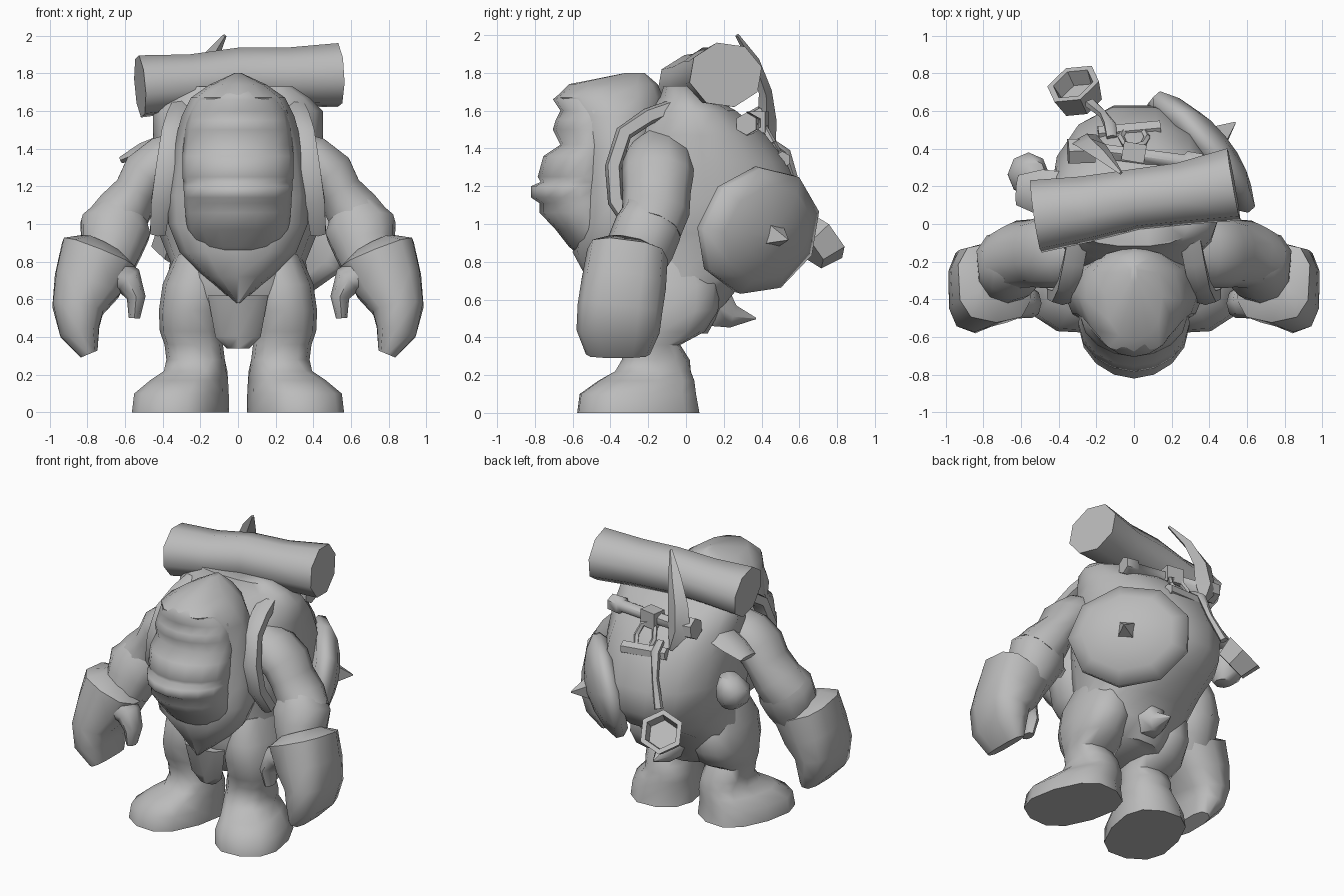
import bpy, bmesh, math
from mathutils import Vector

grey = bpy.data.materials.new("clay grey")
grey.diffuse_color = (0.5, 0.5, 0.5, 1)


def skin(name, rings, mirror=False, angle=55):
    """Bridge equal rings of points into a closed surface."""
    bm = bmesh.new()
    vr = [[bm.verts.new(p) for p in r] for r in rings]
    n = len(vr[0])
    for a, b in zip(vr, vr[1:]):
        for i in range(n):
            j = (i + 1) % n
            bm.faces.new((a[i], a[j], b[j], b[i]))
    bm.faces.new(vr[0][::-1])
    bm.faces.new(vr[-1])
    bmesh.ops.recalc_face_normals(bm, faces=bm.faces)
    me = bpy.data.meshes.new(name)
    bm.to_mesh(me)
    bm.free()
    me.materials.append(grey)
    ob = bpy.data.objects.new(name, me)
    bpy.context.collection.objects.link(ob)
    if mirror:
        ob.modifiers.new("mirror", 'MIRROR').use_mirror_merge = False
    bpy.ops.object.select_all(action='DESELECT')
    ob.select_set(True)
    bpy.context.view_layer.objects.active = ob
    bpy.ops.object.shade_smooth_by_angle(angle=math.radians(angle))
    return ob


def oval(n, a, b, e, off):
    for i in range(n):
        t = 2 * math.pi * (i + off) / n
        c, s = math.cos(t), math.sin(t)
        yield (a * math.copysign(abs(c) ** e, c), b * math.copysign(abs(s) ** e, s))


def stack(name, rows, n=12, e=1, off=0, mirror=False, angle=55):
    """Horizontal ovals: z, centre x, front y, back y, half width, turn in degrees."""
    rings = []
    for z, cx, y0, y1, rx, turn in rows:
        r, cy = math.radians(turn), (y0 + y1) / 2
        rings.append([(cx + u * math.cos(r) - v * math.sin(r),
                       cy + u * math.sin(r) + v * math.cos(r), z)
                      for u, v in oval(n, rx, (y1 - y0) / 2, e, off)])
    return skin(name, rings, mirror, angle)


def tube(name, pts, n=8, ref=(0, 1, 0), axis=None, e=1, off=0, mirror=False, angle=55):
    """Ovals along a path: x, y, z, half size along ref, half size across."""
    ps = [Vector(p[:3]) for p in pts]
    rings = []
    for i, p in enumerate(pts):
        t = Vector(axis) if axis else ps[min(i + 1, len(ps) - 1)] - ps[max(i - 1, 0)]
        t.normalize()
        u = Vector(ref)
        u = (u - t * u.dot(t)).normalized()
        v = t.cross(u)
        rings.append([ps[i] + u * a + v * b for a, b in oval(n, p[3], p[4], e, off)])
    return skin(name, rings, mirror, angle)


# torso with rounded pack
stack("torso_pack", [
    (0.42, 0, -0.30, 0.12, 0.22, 0), (0.55, 0, -0.38, 0.19, 0.36, 0),
    (0.68, 0, -0.42, 0.30, 0.38, 0), (0.80, 0, -0.43, 0.52, 0.36, 0),
    (0.95, 0, -0.42, 0.64, 0.42, 0), (1.12, 0, -0.40, 0.63, 0.45, 0),
    (1.33, 0, -0.36, 0.54, 0.45, 0), (1.47, 0, -0.28, 0.43, 0.45, 0),
    (1.60, 0, -0.20, 0.27, 0.45, 0), (1.67, 0, -0.14, 0.14, 0.38, 0),
    (1.73, 0, -0.12, 0.07, 0.29, 0)], 14, 0.9)

# hood, tapering to a beard point
stack("hood", [
    (0.58, 0, -0.47, -0.38, 0.01, 0), (0.72, 0, -0.53, -0.20, 0.18, 0),
    (0.85, 0, -0.60, -0.18, 0.31, 0), (1.00, 0, -0.58, -0.15, 0.37, 0),
    (1.15, 0, -0.57, -0.15, 0.375, 0), (1.40, 0, -0.58, -0.13, 0.345, 0),
    (1.57, 0, -0.62, -0.13, 0.30, 0), (1.67, 0, -0.69, -0.12, 0.25, 0),
    (1.74, 0, -0.62, -0.15, 0.15, 0), (1.80, 0, -0.32, -0.22, 0.02, 0)], 12, 0.9)

# face with brow, nose, lips and chin
stack("face", [
    (0.78, 0, -0.50, -0.3, 0.10, 0), (0.88, 0, -0.62, -0.3, 0.22, 0),
    (0.97, 0, -0.69, -0.3, 0.27, 0), (1.06, 0, -0.775, -0.3, 0.28, 0),
    (1.11, 0, -0.775, -0.3, 0.285, 0), (1.14, 0, -0.82, -0.3, 0.285, 0),
    (1.20, 0, -0.82, -0.3, 0.29, 0), (1.222, 0, -0.77, -0.3, 0.29, 0),
    (1.25, 0, -0.785, -0.3, 0.295, 0), (1.36, 0, -0.755, -0.3, 0.295, 0),
    (1.42, 0, -0.665, -0.3, 0.29, 0), (1.50, 0, -0.705, -0.3, 0.28, 0),
    (1.55, 0, -0.69, -0.3, 0.27, 0), (1.60, 0, -0.665, -0.3, 0.26, 0),
    (1.66, 0, -0.705, -0.3, 0.22, 0), (1.73, 0, -0.62, -0.3, 0.12, 0)],
    16, 1.05, angle=100)

# legs with outward turned feet
stack("leg", [
    (0.0, 0.305, -0.585, 0.08, 0.235, 18), (0.10, 0.30, -0.57, 0.06, 0.23, 18),
    (0.17, 0.26, -0.47, 0.05, 0.19, 18), (0.22, 0.225, -0.38, 0.03, 0.165, 12),
    (0.28, 0.225, -0.34, 0.02, 0.155, 0), (0.36, 0.235, -0.33, -0.03, 0.155, 0),
    (0.43, 0.25, -0.36, 0.10, 0.165, 0), (0.54, 0.25, -0.39, 0.17, 0.17, 0),
    (0.68, 0.23, -0.39, 0.18, 0.17, 0), (0.84, 0.19, -0.32, 0.10, 0.14, 0)],
    12, 0.8, mirror=True)

# loincloth and tail
stack("loincloth", [(0.34, 0, -0.37, -0.31, 0.06, 0), (0.40, 0, -0.39, -0.32, 0.12, 0),
                    (0.62, 0, -0.46, -0.30, 0.16, 0)], 8)
tube("tail", [(0, 0.05, 0.62, 0.18, 0.17), (0, 0.17, 0.56, 0.12, 0.13),
              (0, 0.25, 0.51, 0.07, 0.07), (0, 0.37, 0.50, 0.005, 0.005)], 6, (1, 0, 0))

# arms, sleeve cuffs, gloves and thumbs
tube("arm", [
    (0.26, -0.14, 1.36, 0.16, 0.15), (0.40, -0.15, 1.32, 0.19, 0.15),
    (0.49, -0.15, 1.26, 0.19, 0.14), (0.54, -0.155, 1.17, 0.18, 0.125),
    (0.61, -0.16, 1.07, 0.18, 0.15), (0.66, -0.19, 0.98, 0.17, 0.17)], 10, mirror=True)
tube("cuff", [
    (0.62, -0.17, 1.06, 0.16, 0.14), (0.65, -0.20, 0.98, 0.18, 0.195),
    (0.67, -0.24, 0.88, 0.18, 0.17), (0.70, -0.28, 0.78, 0.16, 0.15)], 10, e=0.9, mirror=True)
tube("glove", [
    (0.72, -0.30, 0.88, 0.13, 0.12), (0.74, -0.31, 0.84, 0.215, 0.21),
    (0.80, -0.33, 0.68, 0.225, 0.185), (0.85, -0.35, 0.55, 0.225, 0.14),
    (0.84, -0.36, 0.43, 0.22, 0.11), (0.79, -0.36, 0.31, 0.17, 0.05)],
    10, e=0.7, mirror=True)
tube("thumb", [(0.68, -0.40, 0.74, 0.11, 0.10), (0.58, -0.41, 0.70, 0.09, 0.08),
               (0.54, -0.42, 0.61, 0.08, 0.05), (0.55, -0.42, 0.50, 0.05, 0.03)], 8, mirror=True)

# shoulder straps
tube("strap", [
    (0.29, -0.04, 1.63, 0.06, 0.04), (0.32, -0.20, 1.57, 0.06, 0.045),
    (0.35, -0.33, 1.48, 0.06, 0.045), (0.38, -0.385, 1.30, 0.06, 0.045),
    (0.41, -0.37, 1.12, 0.055, 0.045), (0.425, -0.26, 0.96, 0.045, 0.045)],
    6, (1, 0, 0), e=0.6, off=0.5, mirror=True)

# bedroll on top
tube("bedroll", [
    (-0.52, 0.04, 1.73, 0.17, 0.20), (-0.25, 0.08, 1.75, 0.155, 0.18),
    (0.0, 0.13, 1.78, 0.16, 0.165), (0.25, 0.16, 1.78, 0.16, 0.17),
    (0.53, 0.21, 1.79, 0.175, 0.20)], 8, (0, 0, 1), off=0.3)

# domed round shield with spike
n = Vector((0.74, 0.64, -0.2)).normalized()
c = Vector((0.36, 0.385, 0.965))


def along(steps, wide=1.0):
    return [(*(c + n * d), r, r * wide) for d, r in steps]


tube("shield", along([(-0.07, 0.30), (-0.03, 0.345), (0.02, 0.345), (0.08, 0.26),
                      (0.12, 0.15), (0.14, 0.04)], 1.18),
     9, (0, 0, 1), axis=n, off=0.2, angle=60)
tube("shield_spike", along([(0.11, 0.085), (0.15, 0.06), (0.24, 0.005)]),
     4, (0, 0, 1), axis=n, off=0.4, angle=20)

# pickaxe
tube("pick_handle", [
    (0.36, 0.32, 1.53, 0.06, 0.06), (0.28, 0.33, 1.53, 0.065, 0.065),
    (0.26, 0.33, 1.53, 0.045, 0.045), (-0.20, 0.39, 1.54, 0.045, 0.045),
    (-0.21, 0.39, 1.54, 0.075, 0.075), (-0.35, 0.385, 1.55, 0.075, 0.075)], 6, (0, 0, 1))
tube("pick_head", [
    (-0.07, 0.27, 2.0, 0.01, 0.01), (-0.16, 0.36, 1.86, 0.05, 0.03),
    (-0.23, 0.42, 1.70, 0.08, 0.035), (-0.25, 0.43, 1.54, 0.09, 0.05),
    (-0.20, 0.46, 1.39, 0.015, 0.015)], 4, (1, 0, 0), angle=30)
tube("handle_clip", [(0.06, 0.37, 1.54, 0.08, 0.07), (-0.06, 0.39, 1.54, 0.08, 0.07)],
     4, (0, 0, 1), off=0.5)

# buckle ring and toggle bar
loop = [(0.07 * math.cos(t * math.pi / 4), 0.46 - 0.05 * math.sin(t * math.pi / 4),
         1.43 + 0.09 * math.sin(t * math.pi / 4), 0.018, 0.018) for t in range(9)]
tube("buckle_ring", loop, 5, (0.01, 1, 0.5))
tube("toggle_bar", [(0.14, 0.51, 1.34, 0.045, 0.045), (-0.19, 0.48, 1.36, 0.045, 0.045)],
     6, (0, 0, 1))

# dipper hanging from the bar
tube("dipper_handle", [
    (-0.12, 0.46, 1.43, 0.03, 0.02), (-0.13, 0.53, 1.38, 0.035, 0.025),
    (-0.16, 0.58, 1.22, 0.025, 0.02), (-0.23, 0.64, 1.04, 0.035, 0.025)], 5, (1, 0, 0))
d = Vector((-0.3, 0.65, 0.55)).normalized()
base = Vector((-0.28, 0.65, 0.86))
tube("dipper_cup", [(*(base + d * h), r, r) for h, r in
                    [(0, 0.12), (0.13, 0.15), (0.13, 0.115), (0.04, 0.10)]],
     6, (0, 0, 1), axis=d, angle=30)

# side pouches
stack("pouch", [
    (1.00, -0.54, 0.20, 0.32, 0.06, 0), (1.06, -0.56, 0.15, 0.37, 0.11, 0),
    (1.15, -0.56, 0.15, 0.38, 0.11, 0), (1.22, -0.53, 0.20, 0.34, 0.06, 0)], 8)
tube("folded_cloth", [
    (-0.40, 0.15, 1.42, 0.13, 0.06), (-0.50, 0.17, 1.39, 0.12, 0.05),
    (-0.62, 0.18, 1.34, 0.08, 0.02)], 6)
